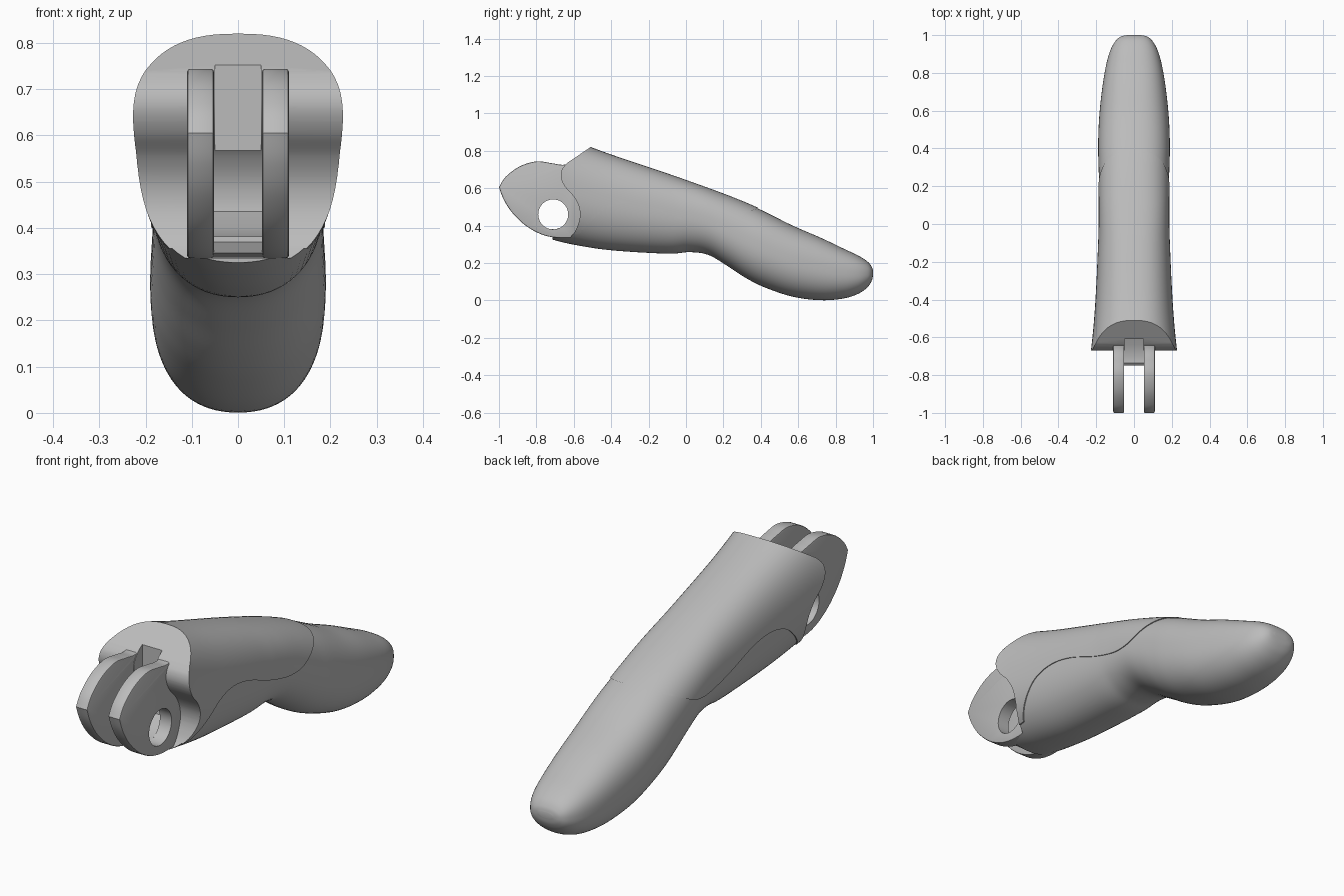
import bpy, bmesh
from math import cos, sin, pi, copysign
from mathutils import Vector

cube = bpy.data.objects.get("Cube")
if cube:
    bpy.data.objects.remove(cube, do_unlink=True)

grey = bpy.data.materials.new("plain grey")
grey.use_nodes = True
grey.diffuse_color = (0.5, 0.5, 0.5, 1)
grey.node_tree.nodes["Principled BSDF"].inputs["Base Color"].default_value = (0.5, 0.5, 0.5, 1)


def finish(name, bm):
    bmesh.ops.recalc_face_normals(bm, faces=bm.faces)
    mesh = bpy.data.meshes.new(name)
    bm.to_mesh(mesh)
    bm.free()
    mesh.materials.append(grey)
    obj = bpy.data.objects.new(name, mesh)
    bpy.context.collection.objects.link(obj)
    return obj


def activate(obj):
    bpy.ops.object.select_all(action="DESELECT")
    obj.select_set(True)
    bpy.context.view_layer.objects.active = obj


def smooth(obj, angle=0.6):
    activate(obj)
    bpy.ops.object.shade_smooth_by_angle(angle=angle)


def boolean(obj, cutter, operation):
    mod = obj.modifiers.new("cut", "BOOLEAN")
    mod.object, mod.operation, mod.solver = cutter, operation, "EXACT"
    activate(obj)
    bpy.ops.object.modifier_apply(modifier=mod.name)


def spline(points, steps=6):
    """Catmull-Rom curve through points of any dimension."""
    pts = [Vector(p) for p in points]
    pts = [pts[0]] + pts + [pts[-1]]
    out = []
    for a, b, c, d in zip(pts, pts[1:], pts[2:], pts[3:]):
        for i in range(steps):
            t = i / steps
            out.append(0.5 * (2 * b + (c - a) * t + (2 * a - 5 * b + 4 * c - d) * t**2
                              + (3 * b - a - 3 * c + d) * t**3))
    return out + [pts[-1]]


def prism(name, outline, x0, x1):
    """Side outline in (y, z), extruded across x."""
    bm = bmesh.new()
    face = bm.faces.new([bm.verts.new((x0, p[0], p[1])) for p in outline])
    ext = bmesh.ops.extrude_face_region(bm, geom=[face])
    verts = [v for v in ext["geom"] if isinstance(v, bmesh.types.BMVert)]
    bmesh.ops.translate(bm, verts=verts, vec=(x1 - x0, 0, 0))
    return finish(name, bm)


# Stations of the finger: y, top, bottom, half width
STATIONS = [
    (-0.715, 0.89, 0.325, 0.232), (-0.6, 0.85, 0.298, 0.216), (-0.4, 0.776, 0.268, 0.2),
    (-0.1, 0.675, 0.25, 0.186), (0.02, 0.633, 0.258, 0.183), (0.12, 0.597, 0.243, 0.183),
    (0.22, 0.56, 0.185, 0.185), (0.32, 0.52, 0.12, 0.188), (0.42, 0.475, 0.07, 0.19),
    (0.57, 0.4, 0.02, 0.184), (0.72, 0.335, 0.001, 0.168), (0.84, 0.278, 0.01, 0.148),
    (0.92, 0.24, 0.035, 0.125), (0.97, 0.208, 0.07, 0.097), (0.993, 0.18, 0.105, 0.068),
    (1.0, 0.158, 0.135, 0.035),
]


def loft(name, grow, sides=72):
    bm = bmesh.new()
    rings = []
    for y, top, bottom, width in spline(STATIONS):
        mid, ring = (top + bottom) / 2, []
        for k in range(sides):
            a = 2 * pi * k / sides
            power = 2 / (2.5 if sin(a) > 0 else 2.2)
            x = copysign(abs(cos(a)) ** power, cos(a)) * (width + grow)
            z = copysign(abs(sin(a)) ** power, sin(a)) * (top - mid + grow)
            ring.append(bm.verts.new((x, y, mid + z)))
        rings.append(ring)
    for r, s in zip(rings, rings[1:]):
        for k in range(sides):
            j = (k + 1) % sides
            bm.faces.new((r[k], r[j], s[j], s[k]))
    bm.faces.new(rings[0])
    bm.faces.new(rings[-1])
    return finish(name, bm)


# Soft lower grip and the harder upper shell around it
lower_body = loft("lower_body", 0)
upper_shell = loft("upper_shell", 0.004)

seam = spline([(-0.57, 0.355), (-0.5, 0.43), (-0.42, 0.495), (-0.32, 0.518), (-0.2, 0.498),
               (-0.05, 0.44), (0.06, 0.408), (0.13, 0.4), (0.2, 0.41), (0.3, 0.455), (0.42, 0.51)])
seam_block = prism("seam_block", [(-0.9, 0.355)] + seam + [(0.42, 1.2), (-0.9, 1.2)], -0.5, 0.5)
boolean(upper_shell, seam_block, "INTERSECT")

# Sculpted front end: slanted brow, hollow below, thin lip at the bottom
hollow = spline([(-0.635, 0.735), (-0.663, 0.7), (-0.668, 0.655), (-0.645, 0.605), (-0.6, 0.555),
                 (-0.572, 0.5), (-0.568, 0.44), (-0.59, 0.375), (-0.62, 0.335)])
front_block = prism("front_block", [(-0.36, 0.92), (-0.51, 0.82)] + hollow
                    + [(-0.9, 0.335), (-0.9, 0.92)], -0.5, 0.5)
slot_block = prism("slot_block", [(-0.9, 0.52), (-0.61, 0.52), (-0.61, 1), (-0.9, 1)], -0.05, 0.05)
for part in (lower_body, upper_shell):
    boolean(part, front_block, "DIFFERENCE")
    boolean(part, slot_block, "DIFFERENCE")
    smooth(part)

# Pair of hinge lugs with a pin hole
lug_edge = spline([(-0.6, 0.335), (-0.7, 0.336), (-0.78, 0.356), (-0.86, 0.402), (-0.93, 0.47),
                   (-0.975, 0.54), (-1.0, 0.605)])
lug_top = spline([(-1.0, 0.605), (-0.965, 0.66), (-0.89, 0.716), (-0.8, 0.743), (-0.72, 0.734),
                  (-0.66, 0.725), (-0.6, 0.735)])
pin_hole = prism("pin_hole", [(-0.71 + 0.08 * cos(pi * k / 24), 0.46 + 0.08 * sin(pi * k / 24))
                              for k in range(48)], -0.3, 0.3)
for name, side in (("left_lug", 1), ("right_lug", -1)):
    lug = prism(name, lug_edge + lug_top[1:] + [(-0.56, 0.6), (-0.54, 0.45), (-0.56, 0.37)],
                side * 0.052, side * 0.11)
    bevel = lug.modifiers.new("edge", "BEVEL")
    bevel.width, bevel.segments, bevel.angle_limit = 0.006, 2, 0.9
    activate(lug)
    bpy.ops.object.modifier_apply(modifier=bevel.name)
    boolean(lug, pin_hole, "DIFFERENCE")
    smooth(lug)

# Low web joining the lugs underneath
web = prism("lug_web", [(-0.74, 0.346), (-0.75, 0.37), (-0.735, 0.382), (-0.7, 0.38), (-0.64, 0.4),
                        (-0.56, 0.44), (-0.54, 0.36), (-0.6, 0.336), (-0.7, 0.336)], -0.054, 0.054)
smooth(web)

for helper in (seam_block, front_block, slot_block, pin_hole):
    bpy.data.objects.remove(helper, do_unlink=True)
